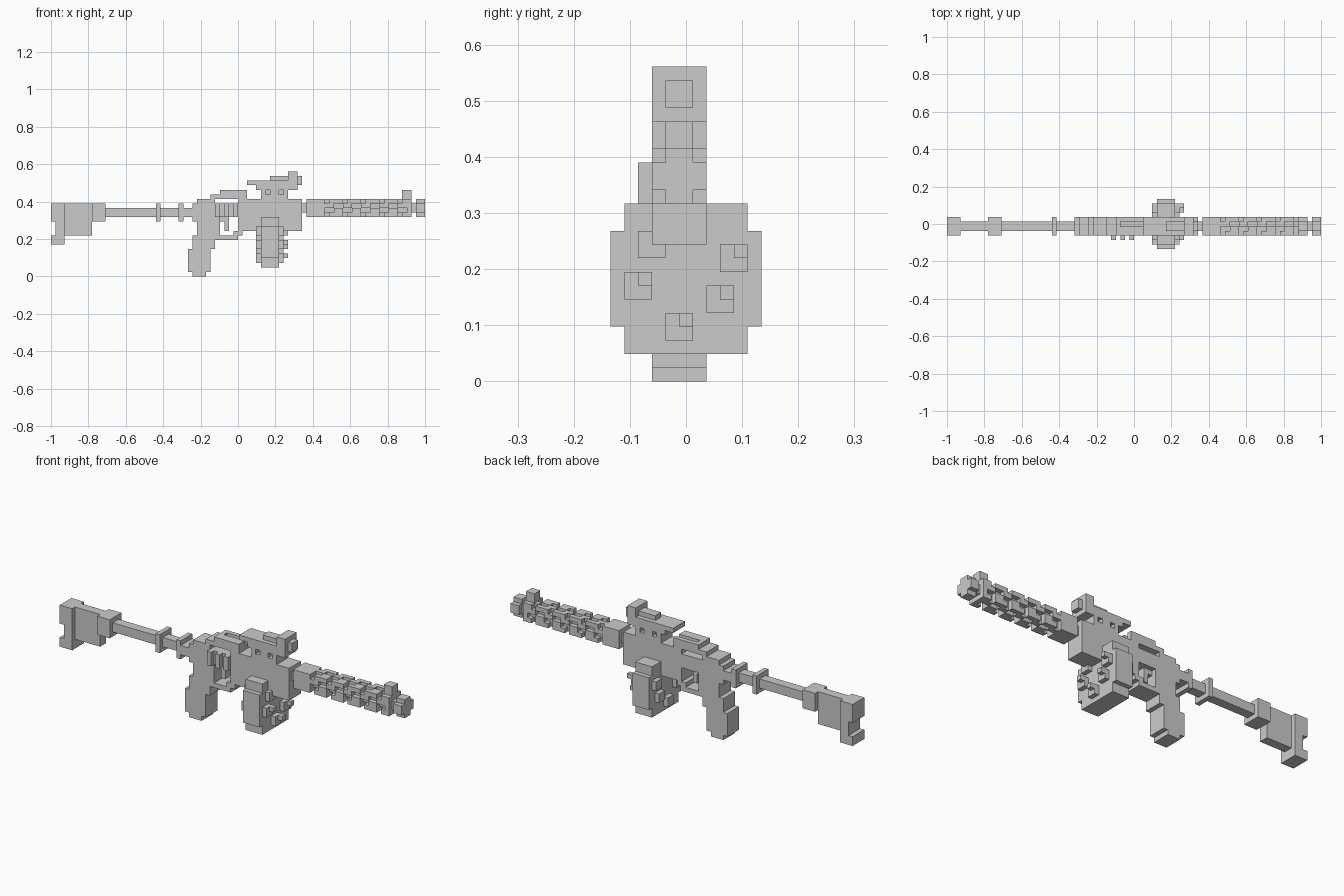
import bpy, bmesh, math

if "Cube" in bpy.data.objects:
    bpy.data.objects.remove(bpy.data.objects["Cube"])

U = 2 / 82                       # size of one block
DIRS = [(0, 1), (0, -1), (1, 1), (1, -1), (2, 1), (2, -1)]


def cells(b):
    x0, x1, y0, y1, z0, z1 = b
    return {(x, y, z) for x in range(x0, x1) for y in range(y0, y1) for z in range(z0, z1)}


def part(name, boxes, cuts=()):
    """Join block boxes (x0,x1,y0,y1,z0,z1), remove cuts, keep the outer skin only."""
    solid = set().union(*map(cells, boxes)) - set().union(*map(cells, cuts))
    bm = bmesh.new()
    for c in sorted(solid):
        for a, s in DIRS:
            n = list(c)
            n[a] += s
            if tuple(n) in solid:
                continue
            quad = []
            for u, v in ((0, 0), (1, 0), (1, 1), (0, 1))[::s]:
                p = list(c)
                p[a] += s > 0
                p[(a + 1) % 3] += u
                p[(a + 2) % 3] += v
                quad.append(bm.verts.new((-1 + p[0] * U, (p[1] - 5.5) * U, p[2] * U)))
            bm.faces.new(quad)
    bmesh.ops.remove_doubles(bm, verts=bm.verts, dist=1e-4)
    bmesh.ops.dissolve_limit(bm, angle_limit=math.radians(1), verts=bm.verts, edges=bm.edges)
    me = bpy.data.meshes.new(name)
    bm.to_mesh(me)
    bm.free()
    bpy.context.collection.objects.link(bpy.data.objects.new(name, me))


def wide(x0, x1, z0, z1):
    return (x0, x1, 3, 7, z0, z1)


def slim(x0, x1, z0, z1):
    return (x0, x1, 4, 6, z0, z1)


# Stock: butt plate with notch, slim web, collar
part("stock", [wide(0, 3, 7, 16), slim(3, 9, 9, 16), wide(9, 12, 12, 16)],
     [wide(0, 1, 9, 12)])
# Buffer tube and its rings
part("buffer_tube", [slim(12, 31, 13, 15), wide(23, 24, 12, 16),
                     wide(28, 29, 12, 16), wide(29, 31, 13, 15)])
# Receiver with trigger opening
part("receiver", [wide(31, 42, 13, 16), wide(31, 37, 12, 13), wide(32, 36, 9, 17),
                  wide(41, 55, 10, 17), wide(36, 41, 8, 9), wide(40, 42, 9, 10),
                  wide(36, 37, 9, 13)])
part("trigger", [slim(37, 39, 12, 13), slim(38, 39, 10, 12)])
part("grip", [wide(31, 36, 6, 9), wide(30, 35, 1, 6), wide(31, 34, 0, 1)])
part("side_ribs", [(x, x + 1, 2, 3, 13, 16) for x in (36, 38, 40)])
# Top cover with a groove, bridging a gap
part("top_cover", [wide(35, 43, 17, 18), wide(37, 43, 18, 19)], [(38, 43, 5, 6, 18, 19)])

# Scope on a toothed mount
part("scope_mount", [slim(46, 52, 17, 19)] + [wide(x, x + 1, 18, 19) for x in (46, 48, 49, 51)]
     + [wide(46, 52, 17, 18)])
part("scope", [wide(43, 54, 20, 21), wide(45, 54, 19, 20), slim(48, 52, 21, 22),
               wide(52, 54, 19, 23), slim(54, 55, 20, 22)])

# Drum magazine with rounds showing on both sides
part("drum_magazine", [(46, 50, 1, 10, 2, 13), (46, 50, 0, 11, 4, 11)])
studs = [(1, 6), (8, 8), (7, 5), (4, 3), (2, 9)]
part("front_rounds", [(50, 51, y, y + 2, z, z + 2) for y, z in studs]
     + [(51, 52, y + 1, y + 2, z + 1, z + 2) for y, z in studs])
part("rear_rounds", [(45, 46, y, y + 2, z, z + 2) for y, z in studs])

# Barrel core, collar, and shroud with staggered vents on four faces
vents = []
for i, x in enumerate(range(60, 77, 2)):
    k = i % 2
    vents += [(x, x + 2, y, y + 1, 14 + k, 15 + k) for y in (3, 6)]
    vents += [(x, x + 2, 4 + k, 5 + k, z, z + 1) for z in (13, 16)]
    if k == 0:
        vents += [(x, x + 1, y, y + 1, z, z + 1) for y in (3, 6) for z in (13, 16)]
part("barrel_core", [slim(55, 82, 14, 16)])
part("barrel_shroud", [wide(56, 79, 13, 17)], vents)
part("muzzle", [slim(80, 82, 13, 17), wide(80, 82, 14, 16)])
part("front_sight", [slim(77, 79, 17, 19)])
